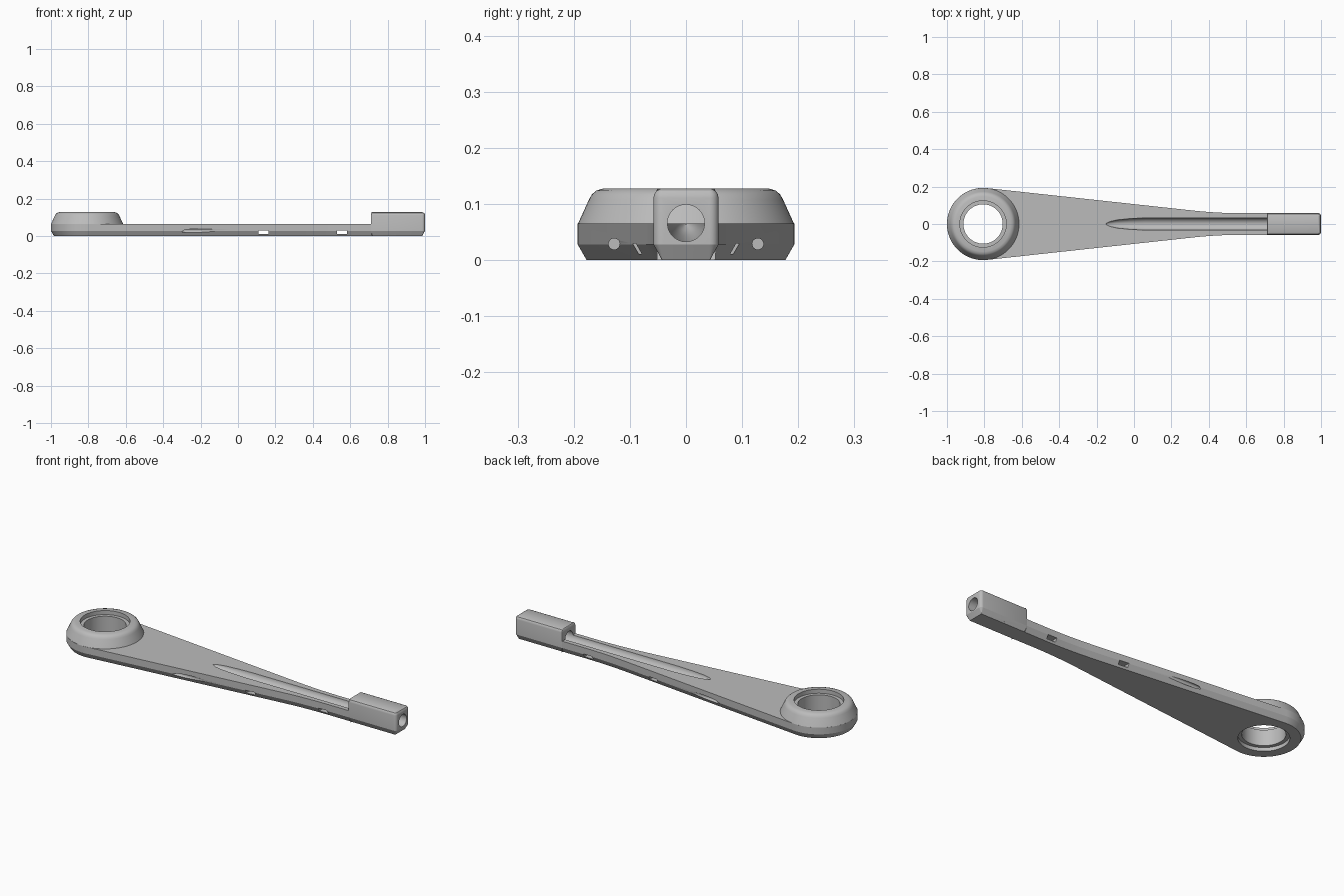
import bpy, bmesh
from math import sin, cos, pi, radians
from mathutils import Vector, Matrix

cube = bpy.data.objects.get("Cube")
if cube:
    bpy.data.objects.remove(cube, do_unlink=True)

grey = bpy.data.materials.new("plain_grey")
grey.use_nodes = True
colour = (0.5, 0.5, 0.5, 1)
grey.diffuse_color = colour
grey.node_tree.nodes["Principled BSDF"].inputs["Base Color"].default_value = colour


def arc(x, y, r, a0, a1, n):
    """Points on an arc, angles in degrees."""
    angles = [radians(a0 + (a1 - a0) * i / n) for i in range(n + 1)]
    return [Vector((x + r * cos(a), y + r * sin(a))) for a in angles]


def circle(r, n=96):
    return arc(0, 0, r, 0, 360, n)[:-1]


def stack(name, outline, layers, matrix=Matrix()):
    """Solid from a counter-clockwise outline repeated at (height, inset)."""
    n = len(outline)
    bm = bmesh.new()
    rings = []
    for z, inset in layers:
        ring = []
        for i, p in enumerate(outline):
            t = (outline[(i + 1) % n] - outline[i - 1]).normalized()
            q = p - Vector((t.y, -t.x)) * inset
            ring.append(bm.verts.new((q.x, q.y, z)))
        rings.append(ring)
    for a, b in zip(rings, rings[1:]):
        for i in range(n):
            j = (i + 1) % n
            bm.faces.new((a[i], a[j], b[j], b[i]))
    bm.faces.new(rings[0][::-1])
    bm.faces.new(rings[-1])
    bm.transform(matrix)
    mesh = bpy.data.meshes.new(name)
    bm.to_mesh(mesh)
    bm.free()
    mesh.materials.append(grey)
    obj = bpy.data.objects.new(name, mesh)
    bpy.context.collection.objects.link(obj)
    return obj


def combine(target, other, operation):
    mod = target.modifiers.new(other.name, 'BOOLEAN')
    mod.operation = operation
    mod.solver = 'EXACT'
    mod.object = other
    bpy.context.view_layer.objects.active = target
    bpy.ops.object.modifier_apply(modifier=mod.name)
    bpy.data.objects.remove(other, do_unlink=True)


def along_x(y, z):
    return Matrix.Translation((0, y, z)) @ Matrix.Rotation(pi / 2, 4, 'Y')


EYE_X, EYE_R, HALF = -0.807, 0.193, 0.0575

# Tapered flat arm, chamfered underneath
curve = []
p0, p1, p2 = Vector((0.30, 0.0736)), Vector((0.443, HALF)), Vector((0.586, HALF))
for i in range(13):
    t = i / 12
    curve.append(p0 * (1 - t) ** 2 + p1 * 2 * t * (1 - t) + p2 * t * t)
upper = [Vector((0.85, HALF))] + curve[::-1]
lower = [Vector((p.x, -p.y)) for p in reversed(upper)]
outline = upper + arc(EYE_X, 0, EYE_R, 83.8, 276.2, 60) + lower
arm = stack("lever_arm", outline, [(0, 0.016), (0.028, 0), (0.065, 0)])

# Raised round collar at the wide end
collar = stack("collar", circle(EYE_R),
               [(0.03, 0.001), (0.065, 0.0005), (0.108, 0.02), (0.117, 0.025),
                (0.124, 0.033), (0.128, 0.046)],
               Matrix.Translation((EYE_X, 0, 0)))
combine(arm, collar, 'UNION')

# Raised socket block at the narrow end
W, R, S = 0.058, 0.016, 0.006
block_outline = (arc(1 - R, W - R, R, 0, 90, 6) + arc(0.71 + S, W - S, S, 90, 180, 4)
                 + arc(0.71 + S, S - W, S, 180, 270, 4) + arc(1 - R, R - W, R, 270, 360, 6))
block = stack("socket_block", block_outline,
              [(0, 0.0155), (0.028, 0), (0.111, 0), (0.118, 0.0015),
               (0.124, 0.0055), (0.128, 0.0145)])
# Keep the inner end of the block upright
for v in block.data.vertices:
    if v.co.x < 0.8:
        v.co.x = 0.71 + (v.co.x - 0.71) * 0.6
combine(arm, block, 'UNION')

# Stepped bore through the collar
for r, low, high in ((0.105, -0.1, 0.3), (0.124, 0.106, 0.3), (0.124, -0.1, 0.02)):
    bore = stack("bore_cutter", circle(r), [(low, 0), (high, 0)],
                 Matrix.Translation((EYE_X, 0, 0)))
    combine(arm, bore, 'DIFFERENCE')

# Round channel along the arm top and through the socket, fading to a point
channel = stack("channel_cutter", circle(0.033, 48),
                [(-0.15, 0.031), (-0.13, 0.02), (-0.09, 0.011), (-0.02, 0.004),
                 (0.06, 0), (1.1, 0)], along_x(0, 0.066))
combine(arm, channel, 'DIFFERENCE')

# Small lengthwise holes breaking out of the tapered sides
for side in (-1, 1):
    hole = stack("side_hole_cutter", circle(0.01, 24), [(-0.45, 0), (0.1, 0)],
                 along_x(side * 0.128, 0.029))
    combine(arm, hole, 'DIFFERENCE')

# Rectangular cross slots
for x in (0.137, 0.555):
    a, b = x - 0.027, x + 0.027
    rect = [Vector(p) for p in ((a, -0.3), (b, -0.3), (b, 0.3), (a, 0.3))]
    slot = stack("slot_cutter", rect, [(0.011, 0), (0.03, 0)])
    combine(arm, slot, 'DIFFERENCE')

bpy.ops.object.select_all(action='DESELECT')
arm.select_set(True)
bpy.context.view_layer.objects.active = arm
bpy.ops.object.shade_smooth_by_angle(angle=radians(26))
